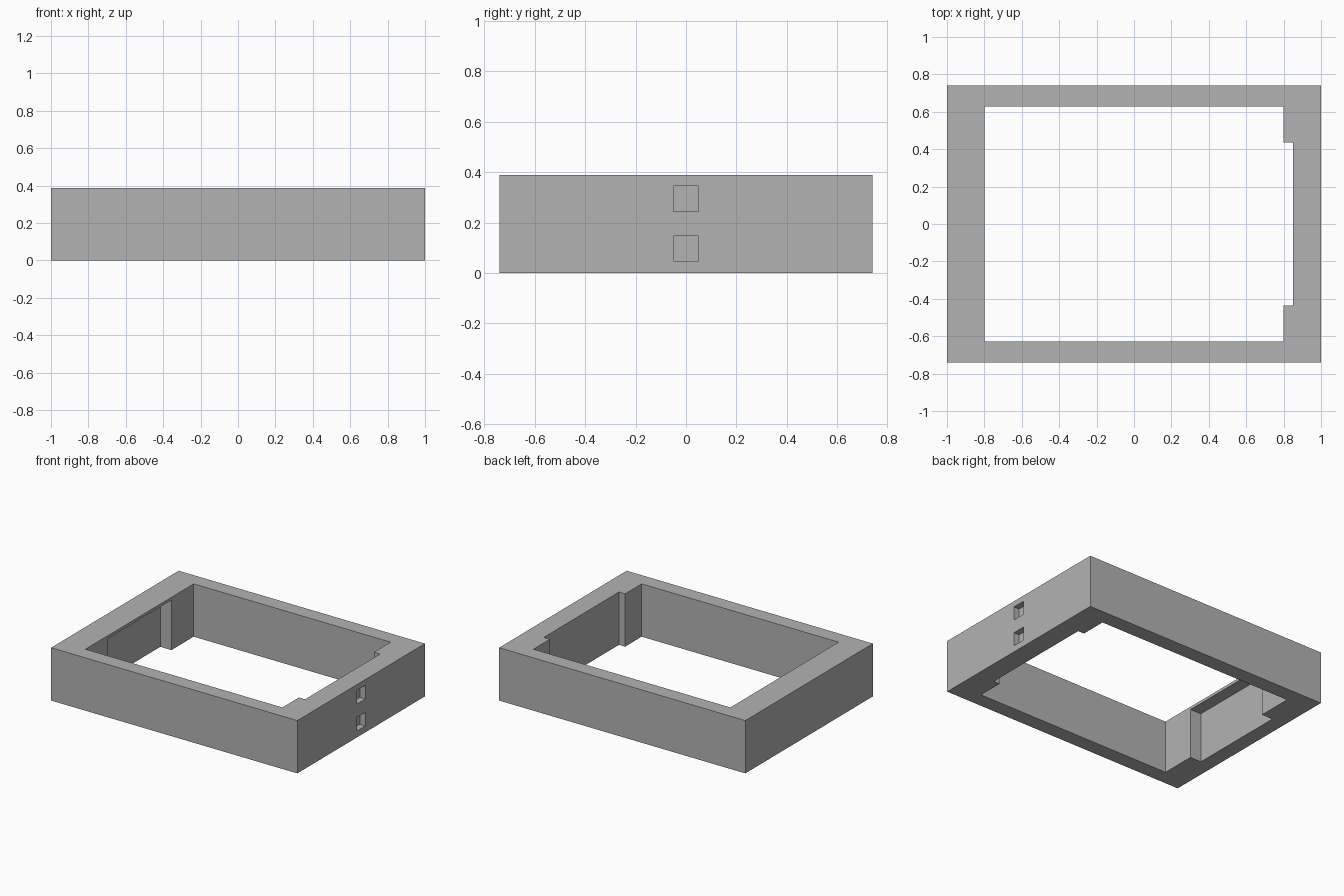
import bpy

old = bpy.data.objects.get("Cube")
if old:
    bpy.data.objects.remove(old, do_unlink=True)

W, D, H = 1.0, 0.74, 0.388      # half width, half depth, height


def box(name, x, y, z):
    """Box spanning the given (min, max) ranges."""
    spans = (x, y, z)
    bpy.ops.mesh.primitive_cube_add(size=1, location=[(a + b) / 2 for a, b in spans])
    ob = bpy.context.object
    ob.name = name
    ob.scale = [b - a for a, b in spans]
    bpy.ops.object.transform_apply(location=True, rotation=False, scale=True)
    return ob


def cut(target, name, x, y, z):
    """Subtract a box from the target and discard the cutter."""
    cutter = box(name, x, y, z)
    cutter.hide_render = True
    mod = target.modifiers.new(name, 'BOOLEAN')
    mod.operation = 'DIFFERENCE'
    mod.solver = 'EXACT'
    mod.object = cutter
    bpy.context.view_layer.objects.active = target
    bpy.ops.object.modifier_apply(modifier=mod.name)
    bpy.data.objects.remove(cutter, do_unlink=True)


grey = bpy.data.materials.new("light_grey")
grey.use_nodes = True
colour = (0.45, 0.45, 0.45, 1)
grey.diffuse_color = colour
grey.node_tree.nodes["Principled BSDF"].inputs["Base Color"].default_value = colour

# Outer block with a rectangular opening
frame = box("frame", (-W, W), (-D, D), (0, H))
cut(frame, "opening", (-0.8, 0.8), (-0.628, 0.628), (-0.1, H + 0.1))

# Full-height notch inside the +x wall
cut(frame, "notch", (0.5, 0.85), (-0.436, 0.436), (-0.1, H + 0.1))

# Recess inside the -x wall, open below and closed by a thin lip on top
cut(frame, "recess", (-0.89, -0.5), (-0.37, 0.37), (-0.1, 0.367))

# Two blind square sockets on the outside of the +x wall
for z in (0.047, 0.245):
    cut(frame, "socket", (W - 0.045, W + 0.1), (-0.05, 0.05), (z, z + 0.1))

frame.data.materials.clear()
frame.data.materials.append(grey)
for face in frame.data.polygons:
    face.material_index = 0
    face.use_smooth = False
